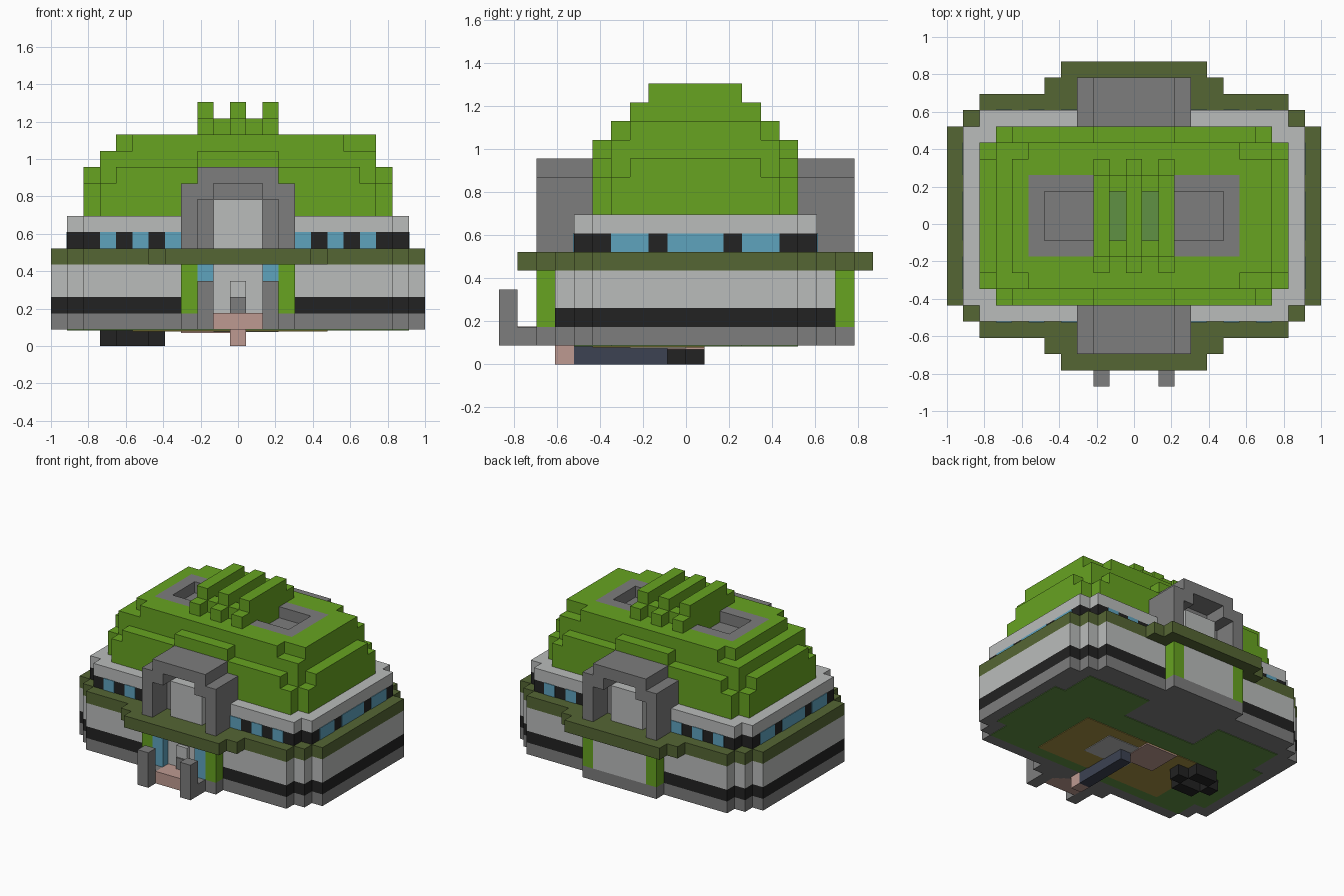
import bpy, bmesh

if "Cube" in bpy.data.objects:
    bpy.data.objects.remove(bpy.data.objects["Cube"], do_unlink=True)

U = 2 / 23  # size of one block


def material(name, rgb):
    lin = [((c / 255 + 0.055) / 1.055) ** 2.4 for c in rgb] + [1]
    m = bpy.data.materials.new(name)
    m.use_nodes = True
    m.diffuse_color = lin
    m.node_tree.nodes["Principled BSDF"].inputs["Base Color"].default_value = lin
    return m


GREEN = material("leaf green", (103, 163, 33))
OLIVE = material("olive", (85, 102, 52))
GREY = material("stone grey", (125, 125, 125))
LIGHT = material("light grey", (186, 188, 187))
BLACK = material("black", (34, 34, 34))
BLUE = material("window blue", (95, 163, 190))
PINK = material("dusty pink", (190, 154, 145))
NAVY = material("slate blue", (60, 66, 82))
TAN = material("tan", (165, 143, 66))
GRASS = material("grass green", (96, 145, 67))


def blocks(name, mat, boxes):
    """One object from boxes (x0, x1, y0, y1, z0, z1) in block units."""
    bm = bmesh.new()
    for x0, x1, y0, y1, z0, z1 in boxes:
        vs = bmesh.ops.create_cube(bm, size=1)["verts"]
        for v in vs:
            v.co.x = (x1 if v.co.x > 0 else x0) * U
            v.co.y = (y1 if v.co.y > 0 else y0) * U
            v.co.z = (z1 if v.co.z > 0 else z0) * U
    me = bpy.data.meshes.new(name)
    bm.to_mesh(me)
    bm.free()
    me.materials.append(mat)
    ob = bpy.data.objects.new(name, me)
    bpy.context.collection.objects.link(ob)


def flip_x(boxes):
    return boxes + [(-b, -a, *rest) for a, b, *rest in boxes]


def flip_y(boxes):
    return boxes + [(a, b, 1 - d, 1 - c, e, f) for a, b, c, d, e, f in boxes]


def plan(rows, z0, z1):
    """Stepped floor plan: rows of (half width, front y), same at the back."""
    return [(-w, w, y, 1 - y, z0, z1) for w, y in rows]


# Stepped outer walls
WALL = [(11.5, -5), (10.5, -6), (9.5, -7)]
PORCH = WALL + [(3.5, -8)]
blocks("base", GREY, plan(PORCH, 1, 2))
blocks("wall_stripe", BLACK, plan(WALL, 2, 3))
blocks("wall", LIGHT, plan(WALL, 3, 5))
blocks("cornice", OLIVE, plan(WALL + [(5.5, -8), (4.5, -9)], 5, 6))

# Entrances
blocks("entrance_pillars", GREEN, flip_y(flip_x([(2.5, 3.5, -8, -7, 2, 5)])))
blocks("back_panel", LIGHT, [(-2.5, 2.5, 7, 9, 2, 5)])
blocks("door_side_windows", BLUE, flip_x([(1.5, 2.5, -8, -6.9, 2, 5)]))
blocks("door_panel", LIGHT, [(-1.5, 1.5, -7.3, -6.9, 2, 5), (-.5, .5, -7.6, -7, 2, 4)])
blocks("door_sill", GREY, [(-.5, .5, -7.7, -7, 2, 3)])
blocks("doorstep", PINK, [(-1.5, 1.5, -9, -7, 1, 2.03)])
blocks("entrance_posts", GREY, flip_x([(1.5, 2.5, -10, -8, 1, 2), (1.5, 2.5, -10, -9, 2, 4)]))

# Upper storey with window band
UPPER = [(10.5, -5), (9.5, -6)]
blocks("window_band", BLACK, plan(UPPER, 6, 7))
blocks("upper_wall", LIGHT, plan(UPPER, 7, 8))
T = 0.05
panes = flip_y(flip_x([(x, x + 1, -6 - T, -6, 6, 7) for x in (3.5, 5.5, 7.5)]))
panes += flip_x([(10.5, 10.5 + T, a, b, 6, 7) for a, b in ((-4, -2), (-1, 2), (3, 5))])
blocks("window_panes", BLUE, panes)

# Front and back arches
arch = flip_x([(2.5, 3.5, -8, -4, 6, 10), (1.5, 2.5, -8, -4, 9, 11)])
arch += [(-1.5, 1.5, -8, -4, 10, 11), (-2.5, 2.5, -6.02, -4, 6, 10)]
blocks("arches", GREY, flip_y(arch))
blocks("arch_doors", LIGHT, flip_y([(-1.5, 1.5, -7, -6, 6, 9)]))

# Stepped roof
roof = plan([(9.5, -4), (8.5, -5)], 8, 10)
roof += plan([(9.5, -3), (8.5, -4), (7.5, -5)], 10, 11)
roof += plan([(8.5, -4), (2.5, -5)], 11, 12)
blocks("roof", GREEN, roof)
top = flip_y([(-6.5, 6.5, -4, -2, 12, 13), (-7.5, 8.5, -3, -2, 12, 13)])
top += [(6.5, 8.5, -2, 3, 12, 13), (-7.5, -6.5, -2, 3, 12, 13), (-2.5, 2.5, -2, 3, 12, 13)]
blocks("roof_top", GREEN, top)

# Sunken roof wells
rim = [(5.5, 6.5, -2, 3, 12, 13)] + flip_y([(2.5, 5.5, -2, -1, 12, 13)])
blocks("roof_wells", GREY, flip_x(rim + [(2.5, 5.5, -1, 2, 12, 12 + T)]))

# Roof crest
crest = []
for x in (-2, 0, 2):
    crest += [(x - .5, x + .5, -3, 4, 13, 14), (x - .5, x + .5, -2, 3, 14, 15)]
crest += flip_y([(-2.5, 2.5, -2, -1, 13, 14)])
blocks("roof_crest", GREEN, crest)
blocks("crest_gaps", GRASS, flip_x([(.5, 1.5, -1, 2, 13, 13 + T)]))

# Patterned underside
blocks("floor_grass", GRASS, [(-10.5, 10.5, -4, 3, 1 - T, 1), (-9.5, 9.5, -6, 3, 1 - T, 1)]
       + flip_x([(3.5, 9.5, 3, 6, 1 - T, 1)]))
blocks("floor_rug", TAN, [(-6.5, 5.5, -5, 1, 1 - 2 * T, 1 - T)])
blocks("floor_centre", LIGHT, [(-1.5, 2.5, -3, 0, 1 - 3 * T, 1 - 2 * T)])
blocks("floor_spot", PINK, [(-3.5, -.5, -2, 1, 1 - 4 * T, 1 - 2 * T)])

# Pieces below the floor
blocks("under_bar", NAVY, [(-.5, .5, -6, -1, 0, 1)])
blocks("under_bar_tip", PINK, [(-.5, .5, -7, -6, 0, 1)])
blocks("under_ring", BLACK, [(-8.5, -7.5, -1, 0, 0, 1), (-5.5, -4.5, -1, 0, 0, 1),
                             (-7.5, -5.5, -2, -1, 0, 1), (-7.5, -5.5, 0, 1, 0, 1)])
